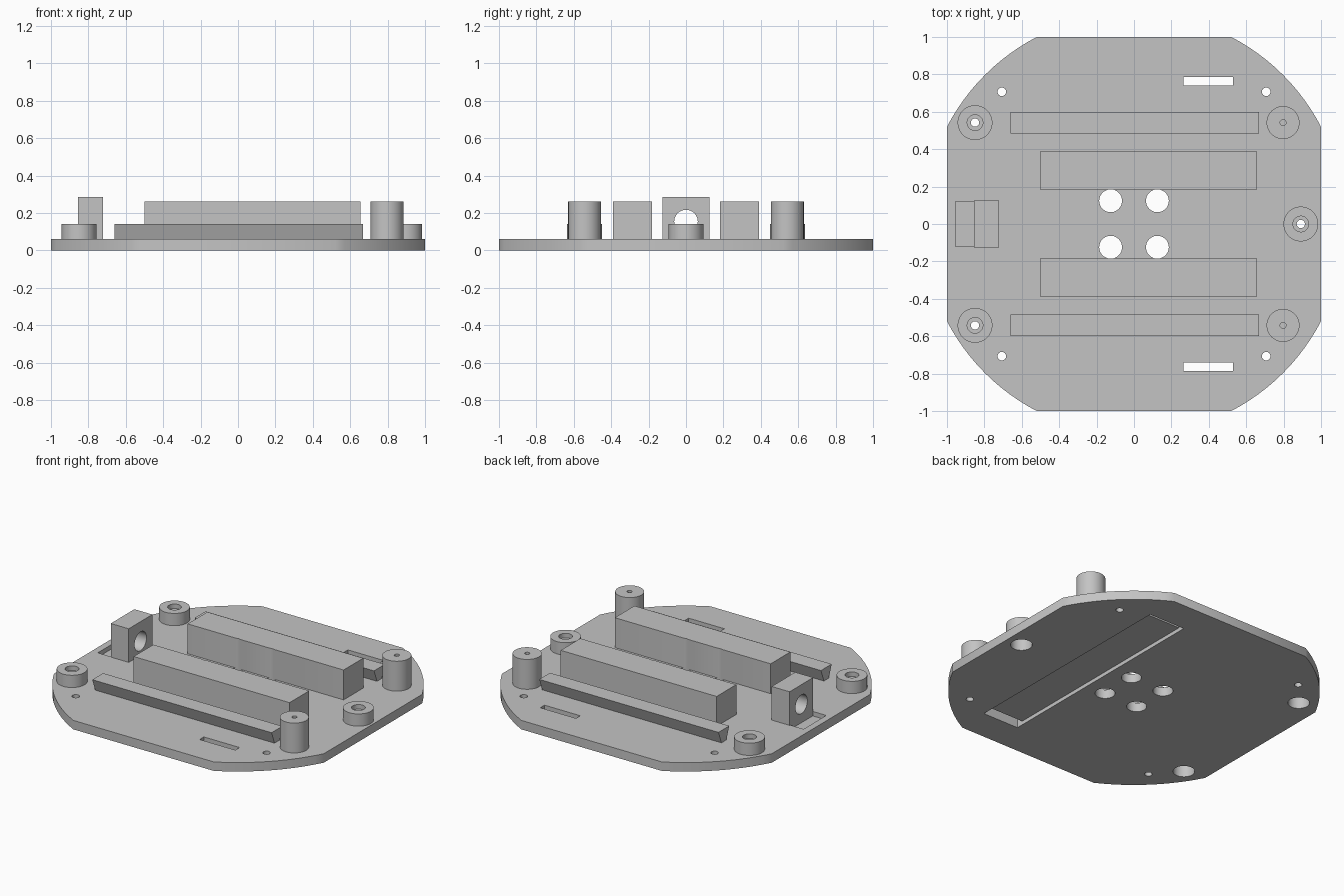
import bpy, bmesh, math
from mathutils import Matrix

cube = bpy.data.objects.get("Cube")
if cube:
    bpy.data.objects.remove(cube, do_unlink=True)

grey = bpy.data.materials.new("plain_grey")
grey.use_nodes = True
tone = (0.55, 0.55, 0.55, 1)
grey.diffuse_color = tone
grey.node_tree.nodes["Principled BSDF"].inputs["Base Color"].default_value = tone

PLATE = 0.06   # plate thickness
ROOT = 0.05    # parts start slightly inside the plate


def finish(name, bm):
    bmesh.ops.recalc_face_normals(bm, faces=bm.faces)
    mesh = bpy.data.meshes.new(name)
    bm.to_mesh(mesh)
    bm.free()
    mesh.materials.append(grey)
    obj = bpy.data.objects.new(name, mesh)
    bpy.context.collection.objects.link(obj)
    return obj


def prism(name, outline, z0, z1):
    """Extrude an (x, y) outline upward."""
    bm = bmesh.new()
    face = bm.faces.new([bm.verts.new((x, y, z0)) for x, y in outline])
    top = bmesh.ops.extrude_face_region(bm, geom=[face])["geom"]
    verts = [v for v in top if isinstance(v, bmesh.types.BMVert)]
    bmesh.ops.translate(bm, verts=verts, vec=(0, 0, z1 - z0))
    return finish(name, bm)


def box(name, x0, x1, y0, y1, z0, z1):
    return prism(name, [(x0, y0), (x1, y0), (x1, y1), (x0, y1)], z0, z1)


def cylinder(name, x, y, r, z0, z1, sides=48):
    ring = [2 * math.pi * i / sides for i in range(sides)]
    return prism(name, [(x + r * math.cos(a), y + r * math.sin(a)) for a in ring], z0, z1)


def rail(name, x0, x1, y, half_top, half_base, z0, z1):
    """Dovetail bar, wider at the top."""
    obj = prism(name, [(-half_base, z0), (half_base, z0), (half_top, z1), (-half_top, z1)], x0, x1)
    # profile (y, z) extruded along x
    obj.data.transform(Matrix(((0, 0, 1, 0), (1, 0, 0, y), (0, 1, 0, 0), (0, 0, 0, 1))))
    return obj


parts, cutters = [], []


def cut(part, tools):
    for tool in tools:
        mod = part.modifiers.new("cut", 'BOOLEAN')
        mod.operation, mod.solver, mod.object = 'DIFFERENCE', 'EXACT', tool


# Round plate trimmed to a square
radius, start = 1.127, math.atan2(0.52, 1)
steps = 12
outline = []
for quadrant in range(4):
    for i in range(steps + 1):
        a = quadrant * math.pi / 2 + start + (math.pi / 2 - 2 * start) * i / steps
        outline.append((radius * math.cos(a), radius * math.sin(a)))
plate = prism("base_plate", outline, 0, PLATE)
parts.append(plate)

# Strap channel below, open to a slot at each end
channel = box("channel_cutter", 0.265, 0.53, -0.785, 0.785, -0.1, 0.025)
plate_cuts = [channel]
for s in (-1, 1):
    y0, y1 = sorted((s * 0.74, s * 0.785))
    plate_cuts.append(box("slot_cutter", 0.265, 0.53, y0, y1, -0.1, 0.2))
    for x in (-0.707, 0.707):
        plate_cuts.append(cylinder("pin_hole_cutter", x, s * 0.707, 0.023, -0.1, 0.2, 24))

# Shallow pocket beside the drilled block
plate_cuts.append(box("pocket_cutter", -0.955, -0.855, -0.12, 0.12, 0.03, 0.2))

# Four centre holes, which just graze the long blocks
centre_holes = {s: [cylinder("centre_hole_cutter", x, s * 0.124, 0.061, -0.1, 0.5)
                    for x in (-0.125, 0.125)] for s in (-1, 1)}
cut(plate, plate_cuts + centre_holes[-1] + centre_holes[1])
cutters += plate_cuts + centre_holes[-1] + centre_holes[1]

# Long blocks, dovetail rails and tall posts, one of each per side
for s, side in ((-1, "front"), (1, "back")):
    y0, y1 = sorted((s * 0.182, s * 0.39))
    block = box(side + "_long_block", -0.5, 0.655, y0, y1, ROOT, 0.26)
    cut(block, centre_holes[s])
    bar = rail(side + "_rail", -0.66, 0.668, s * 0.542, 0.057, 0.025, PLATE - 0.001, 0.142)
    post = cylinder(side + "_post", 0.797, s * 0.542, 0.088, ROOT, 0.26)
    bore = cylinder("post_bore_cutter", 0.797, s * 0.542, 0.016, 0.12, 0.5, 24)
    cut(post, [bore])
    cutters.append(bore)
    parts += [block, bar, post]

# Short standoffs: stepped hole through, wider recess from below
spots = (("front_standoff", -0.85, -0.542), ("back_standoff", -0.85, 0.542),
         ("end_standoff", 0.892, 0))
for name, x, y in spots:
    standoff = cylinder(name, x, y, 0.093, ROOT, 0.142)
    tools = [cylinder("screw_cutter", x, y, 0.022, -0.2, 0.4, 32),
             cylinder("upper_recess_cutter", x, y, 0.042, 0.112, 0.3, 32),
             cylinder("lower_recess_cutter", x, y, 0.066, -0.1, 0.085)]
    cut(standoff, tools)
    cut(plate, tools[2:])
    cutters += tools
    parts.append(standoff)

# Upright block with a cross hole along x
drilled = box("drilled_block", -0.855, -0.722, -0.125, 0.125, ROOT, 0.285)
cross = cylinder("cross_hole_cutter", 0, 0, 0.063, -1, 1)
cross.data.transform(Matrix.Translation((-0.8, 0, 0.154)) @ Matrix.Rotation(math.pi / 2, 4, 'Y'))
cut(drilled, [cross])
cutters.append(cross)
parts.append(drilled)

# Bake the cuts, drop the cutters, smooth the round walls
graph = bpy.context.evaluated_depsgraph_get()
graph.update()
baked = [bpy.data.meshes.new_from_object(p.evaluated_get(graph)) for p in parts]
for part, mesh in zip(parts, baked):
    part.modifiers.clear()
    part.data = mesh
for tool in cutters:
    bpy.data.objects.remove(tool, do_unlink=True)
bpy.ops.object.select_all(action='DESELECT')
for part in parts:
    part.select_set(True)
bpy.context.view_layer.objects.active = plate
bpy.ops.object.shade_smooth_by_angle(angle=math.radians(30))
